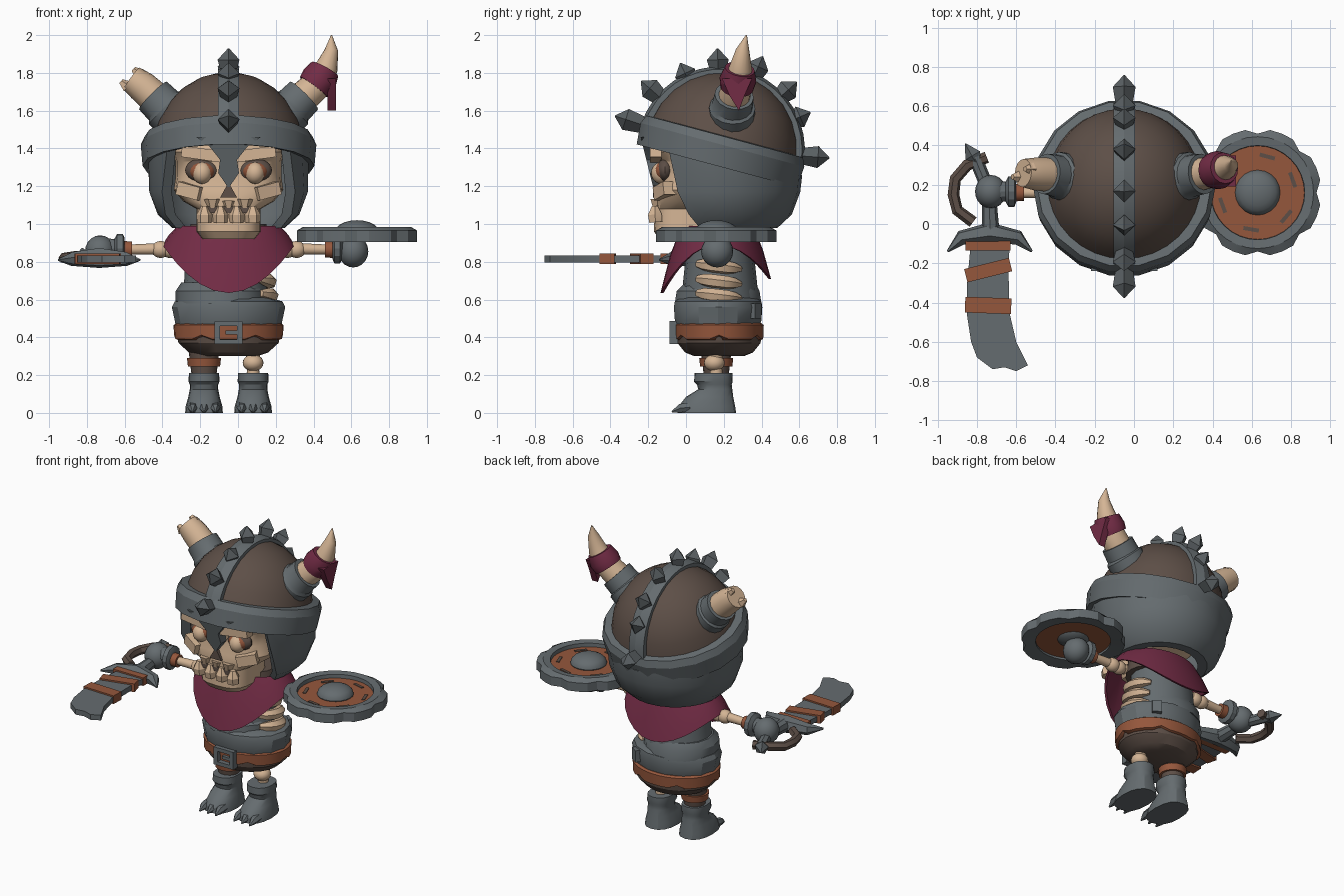
import bpy, bmesh, math
from math import sin, cos, pi, radians
from mathutils import Vector, Matrix, Euler, Quaternion

default_cube = bpy.data.objects.get("Cube")
if default_cube:
    bpy.data.objects.remove(default_cube, do_unlink=True)


def make_material(name, colour):
    material = bpy.data.materials.new(name)
    material.use_nodes = True
    rgba = (*colour, 1)
    material.diffuse_color = rgba
    for node in material.node_tree.nodes:
        if node.type == 'BSDF_PRINCIPLED':
            node.inputs["Base Color"].default_value = rgba
            node.inputs["Roughness"].default_value = 0.8
    return material


iron = make_material("iron grey", (0.13, 0.15, 0.16))
dark_iron = make_material("dark iron", (0.105, 0.12, 0.128))
bone = make_material("bone", (0.66, 0.46, 0.3))
brown = make_material("dark brown", (0.11, 0.078, 0.063))
leather = make_material("orange leather", (0.3, 0.095, 0.045))
cloth = make_material("maroon cloth", (0.17, 0.025, 0.06))
made = []


def finish(name, mesh_data, material):
    bmesh.ops.recalc_face_normals(mesh_data, faces=mesh_data.faces[:])
    mesh = bpy.data.meshes.new(name)
    mesh_data.to_mesh(mesh)
    mesh_data.free()
    mesh.materials.append(material)
    part = bpy.data.objects.new(name, mesh)
    bpy.context.scene.collection.objects.link(part)
    made.append(part)


def loft(name, rings, material, wrap=False):
    """Skin a list of equal rings; cap the ends, or join last to first."""
    bm = bmesh.new()
    rows = [[bm.verts.new(point) for point in ring] for ring in rings]
    pairs = list(zip(rows, rows[1:]))
    if wrap:
        pairs.append((rows[-1], rows[0]))
    else:
        bm.faces.new(rows[0])
        bm.faces.new(rows[-1])
    for low, high in pairs:
        for i in range(len(low)):
            j = (i + 1) % len(low)
            bm.faces.new((low[i], low[j], high[j], high[i]))
    finish(name, bm, material)


def oval(x, y, z, rx, ry, power=2, count=20):
    def bend(value):
        return math.copysign(abs(value) ** (2 / power), value)
    angles = [2 * pi * i / count for i in range(count)]
    return [Vector((x + rx * bend(cos(a)), y + ry * bend(sin(a)), z)) for a in angles]


def stack(name, x, layers, material, power=2, count=20):
    """Layers are (y, z, x radius, y radius)."""
    loft(name, [oval(x, y, z, rx, ry, power, count) for y, z, rx, ry in layers], material)


def tube(name, path, radii, material, count=16):
    path = [Vector(p) for p in path]
    last = len(path) - 1
    tangents = [(path[min(i + 1, last)] - path[max(i - 1, 0)]).normalized() for i in range(last + 1)]
    turn, before, rings = Quaternion(), Vector((0, 0, 1)), []
    for point, tangent, radius in zip(path, tangents, radii):
        turn = before.rotation_difference(tangent) @ turn
        before = tangent
        rings.append([point + turn @ v for v in oval(0, 0, 0, radius, radius, 2, count)])
    loft(name, rings, material)


def plate(name, outline, start, end, material, slope=0):
    """Upright plate from an x, z outline, leaning back towards its foot."""
    top = max(z for x, z in outline)
    loft(name, [[(x, y + (top - z) * slope, z) for x, z in outline] for y in (start, end)], material)


def ball(name, centre, radii, material, segments=20):
    bm = bmesh.new()
    shape = Matrix.Translation(centre) @ Matrix.Diagonal((*radii, 1))
    bmesh.ops.create_uvsphere(bm, u_segments=segments, v_segments=segments // 2, radius=1, matrix=shape)
    finish(name, bm, material)


def box(name, centre, size, material, tilt=(0, 0, 0)):
    bm = bmesh.new()
    spin = Euler([radians(t) for t in tilt]).to_matrix().to_4x4()
    bmesh.ops.create_cube(bm, size=1, matrix=Matrix.Translation(centre) @ spin @ Matrix.Diagonal((*size, 1)))
    finish(name, bm, material)


MID = -0.05                               # body centre line
HEAD = Vector((MID, 0.185, 1.39))         # helmet centre
TILT = Matrix.Translation(HEAD) @ Matrix.Rotation(radians(-15), 4, 'X')

# Helmet dome and brow band, leaning back
steps = [radians(t) for t in (8, 22, 36, 50, 64, 77, 88)]
dome = [[TILT @ v for v in oval(0, 0, 0.415 * sin(t), 0.4 * cos(t), 0.405 * cos(t), 2, 32)] for t in steps]
loft("helmet_dome", dome, brown)
band = [(0.41, -0.075), (0.455, -0.085), (0.465, 0.03), (0.445, 0.075), (0.375, 0.08)]
loft("helmet_band", [[TILT @ v for v in oval(0, 0, z, r, r * 0.98, 2, 18)] for r, z in band], iron, wrap=True)

# Cheek and neck guard, open at the face
guard_rings = []
for height, radius, opening in ((None, 0.43, 48), (1.17, 0.42, 57), (1.05, 0.375, 63), (0.98, 0.3, 68)):
    ring = []
    for r, order in ((radius, range(17)), (radius - 0.06, range(16, -1, -1))):
        for i in order:
            a = radians(opening + (360 - 2 * opening) * i / 16)
            y = HEAD.y - r * cos(a)
            z = 1.37 - 0.26 * (y - HEAD.y) if height is None else height
            ring.append((MID + r * sin(a), y, z))
    guard_rings.append(ring)
loft("helmet_neck_guard", guard_rings, iron)
half_nose = [(0.17, 1.46), (0.1, 1.41), (0.045, 1.34), (0.055, 1.27)]
nose_outline = [(MID + x, z) for x, z in half_nose] + [(MID, 1.19)] + [(MID - x, z) for x, z in half_nose[::-1]]
plate("helmet_nose_guard", nose_outline, -0.24, -0.17, iron, 0.25)

# Crest strip with a row of spikes
crest = []
for i in range(19):
    a = radians(-8 + 170 * i / 18)
    crest.append([HEAD + Vector((x, r * cos(a), r * sin(a)))
                  for x, r in ((-0.055, 0.38), (-0.055, 0.43), (0, 0.445), (0.055, 0.43), (0.055, 0.38))])
loft("helmet_crest", crest, iron)
for angle, reach in ((162, 0.59), (139, 0.56), (115, 0.51), (92, 0.54), (66, 0.545), (42, 0.54), (23, 0.515), (-4, 0.575)):
    a = radians(angle)
    way = Vector((0, cos(a), sin(a)))
    tube("helmet_spike", [HEAD + way * d for d in (0.42, reach - 0.06, reach)], (0.042, 0.058, 0.003), dark_iron, 4)

# Horns: left whole and wrapped, right broken
for side in (1, -1):
    def at(x, y, z):
        return (MID + side * x, y, z)
    tube("horn_socket", [at(0.26, 0.24, 1.54), at(0.335, 0.245, 1.615), at(0.345, 0.245, 1.625), at(0.4, 0.255, 1.68)],
         (0.122, 0.122, 0.108, 0.104), iron)
    if side > 0:
        tube("left_horn", [at(0.37, 0.25, 1.65), at(0.47, 0.27, 1.74), at(0.52, 0.29, 1.83),
                           at(0.545, 0.3, 1.92), at(0.545, 0.32, 2)], (0.085, 0.08, 0.06, 0.036, 0.003), bone)
    else:
        tube("right_horn", [at(0.37, 0.25, 1.65), at(0.46, 0.255, 1.73), at(0.515, 0.26, 1.77)],
             (0.088, 0.083, 0.072), bone)
        for dx, dy, dz in ((-0.03, 0.02, 0.035), (0.035, -0.02, -0.03)):
            tube("right_horn_shard", [at(0.5 + dx, 0.26 + dy, 1.755 + dz), at(0.535 + dx, 0.26 + dy, 1.785 + dz)],
                 (0.036, 0.015), bone, 5)
tube("horn_wrap", [(0.4, 0.27, 1.725), (0.43, 0.275, 1.765), (0.46, 0.285, 1.82)], (0.09, 0.098, 0.08), cloth)
tail = [(0.19, 1.77), (0.35, 1.77), (0.31, 1.68), (0.28, 1.6), (0.23, 1.68)]
loft("horn_wrap_tail", [[(x, y, z) for y, z in tail] for x in (0.475, 0.52)], cloth)

# Skull
stack("skull", MID, [(0.02, 0.92, 0.14, 0.16), (0.02, 0.96, 0.17, 0.19), (0.02, 1.08, 0.17, 0.185),
                     (0.08, 1.12, 0.24, 0.245), (0.1, 1.18, 0.29, 0.255), (0.13, 1.25, 0.28, 0.265),
                     (0.13, 1.33, 0.28, 0.27), (0.13, 1.38, 0.3, 0.31), (0.15, 1.5, 0.28, 0.3)], bone, 3, 20)
plate("nose_hole", [(MID - 0.045, 1.14), (MID + 0.045, 1.14), (MID, 1.22)], -0.174, -0.15, brown)
box("mouth", (MID, -0.165, 1.075), (0.28, 0.016, 0.035), brown)
for side in (1, -1):
    x = MID + side * 0.14
    ball("eye_socket", (x, -0.11, 1.285), (0.09, 0.045, 0.062), brown)
    ball("eye_lining", (x, -0.125, 1.28), (0.068, 0.045, 0.05), leather)
    ball("eye", (x, -0.13, 1.27), (0.052, 0.055, 0.058), bone)
    box("brow", (x, -0.16, 1.37), (0.22, 0.06, 0.06), bone, (0, side * -8, 0))
    box("cheekbone", (MID + side * 0.2, -0.11, 1.175), (0.13, 0.08, 0.07), bone, (0, side * -14, side * 25))
    for step in (0.5, 1.5):
        tooth = MID + side * step * 0.085
        tube("lower_tooth", [(tooth, -0.16, 1.01), (tooth, -0.165, 1.05), (tooth, -0.165, 1.095)],
             (0.04, 0.042, 0.018), bone, 6)
    tube("upper_tooth", [(MID + side * 0.085, -0.155, 1.065), (MID + side * 0.085, -0.15, 1.13)],
         (0.014, 0.045), bone, 6)
tube("upper_tooth", [(MID, -0.155, 1.065), (MID, -0.15, 1.12)], (0.014, 0.04), bone, 6)

# Scarf hanging in a point at front and back
scarf = []
for spread, drop in ((0, 0), (0.55, 0.45), (1, 1), (0.85, 1), (0, 0.1)):
    ring = []
    for i in range(28):
        a = 2 * pi * i / 28
        f = cos(a)
        hem = 0.89 - (0.255 if f > 0 else 0.18) * f * f
        ring.append((MID + sin(a) * (0.27 + 0.08 * spread), 0.165 - f * (0.19 + (0.11 if f > 0 else 0.095) * spread),
                     0.99 + (hem - 0.99) * drop))
    scarf.append(ring)
loft("scarf", scarf, cloth, wrap=True)
stack("neck", MID, [(0.17, 0.88, 0.22, 0.17), (0.17, 1, 0.2, 0.16)], brown)

# Torso, ribs, belt and hips
stack("upper_tunic", MID - 0.02, [(0.18, 0.55, 0.24, 0.21), (0.18, 0.7, 0.215, 0.195), (0.18, 0.93, 0.2, 0.17)], iron, 2, 16)
stack("tunic_roll", MID - 0.04, [(0.17, 0.58, 0.24, 0.235), (0.17, 0.645, 0.24, 0.225), (0.18, 0.69, 0.21, 0.19)], iron, 2, 14)
stack("lower_tunic", MID, [(0.17, 0.46, 0.28, 0.225), (0.17, 0.49, 0.285, 0.235), (0.17, 0.56, 0.3, 0.24),
                           (0.17, 0.59, 0.285, 0.235), (0.17, 0.61, 0.22, 0.2)], iron, 2, 14)
box("tunic_clasp", (MID + 0.17, 0.365, 0.54), (0.06, 0.04, 0.08), iron, (0, 0, -35))
for height, reach in ((0.62, 0.23), (0.695, 0.22), (0.775, 0.205)):
    arc = [radians(-42 + 14 * i) for i in range(7)]
    tube("rib", [(MID + reach * cos(a), 0.175 + 0.17 * sin(a), height - 0.02 * sin(a)) for a in arc],
         (0.02, 0.032, 0.036, 0.036, 0.036, 0.03, 0.015), bone, 6)
belt = [oval(MID, 0.175, z, rx, ry, 2, 30) for z, rx, ry in
        ((0.385, 0.27, 0.22), (0.392, 0.288, 0.235), (0.465, 0.292, 0.238), (0.475, 0.275, 0.225))]
for ring in belt[:2]:
    for point in ring[::5]:
        point.z += 0.02
loft("belt", belt, leather)
stack("hips", MID, [(0.175, 0.3, 0.15, 0.13), (0.175, 0.32, 0.21, 0.18), (0.175, 0.37, 0.265, 0.22),
                    (0.175, 0.42, 0.275, 0.225)], brown)
for side in (1, -1):
    box("buckle_side", (MID + side * 0.06, -0.065, 0.425), (0.03, 0.045, 0.12), iron)
    box("buckle_bar", (MID, -0.065, 0.425 + side * 0.048), (0.14, 0.043, 0.025), iron)
box("buckle_prong", (MID + 0.02, -0.07, 0.425), (0.07, 0.025, 0.02), iron)

# Legs and boots
for side in (1, -1):
    x = MID + side * 0.13
    if side > 0:
        tube("left_shin", [(x, 0.16, 0.15), (x, 0.16, 0.25), (x, 0.16, 0.36)], (0.04, 0.03, 0.045), bone)
        ball("left_knee", (x, 0.15, 0.265), (0.055, 0.055, 0.045), bone)
    else:
        tube("right_trouser", [(x, 0.16, 0.15), (x, 0.16, 0.36)], (0.06, 0.085), brown)
        tube("right_leg_strap", [(x, 0.16, 0.245), (x, 0.16, 0.29)], (0.085, 0.09), leather)
    stack("boot", x, [(0.11, 0, 0.1, 0.155), (0.11, 0.035, 0.097, 0.15), (0.125, 0.085, 0.083, 0.125),
                      (0.155, 0.125, 0.075, 0.09), (0.15, 0.15, 0.075, 0.092), (0.145, 0.165, 0.082, 0.102),
                      (0.145, 0.21, 0.08, 0.1)], iron, 2.4, 16)
    for toe in (-0.06, 0, 0.06):
        tube("boot_claw", [(x + toe, 0.02, 0.03), (x + toe, -0.03, 0.025), (x + toe, -0.075, 0.006)],
             (0.028, 0.026, 0.004), iron, 6)

# Arms: bone, leather cuff and glove
for side, wrist, fist in ((1, 0.48, 0.61), (-1, -0.58, -0.73)):
    shoulder = MID + side * 0.26
    tube("arm_bone", [(shoulder, 0.16, 0.87), (wrist, 0.16, 0.865)], (0.034, 0.026), bone)
    for reach in (0.31, 0.36):
        ball("elbow", (MID + side * reach, 0.16, 0.865), (0.05, 0.045, 0.045), bone)
    tube("wrist_cuff", [(wrist - side * 0.02, 0.16, 0.865), (wrist + side * 0.03, 0.16, 0.865)], (0.042, 0.045), leather)
    tube("glove_cuff", [(wrist + side * d, 0.165, 0.87) for d in (0.02, 0.03, 0.06, 0.075, 0.12)],
         (0.055, 0.078, 0.078, 0.05, 0.055), iron, 12)
    ball("fist", (fist, 0.165, 0.855), (0.08, 0.085, 0.085), iron)

# Shield lying flat over the left fist
SHIELD = Vector((0.63, 0.16, 0))
rim = []
for i in range(32):
    a = 2 * pi * i / 32
    edge = 0.325 if i % 4 else 0.3
    rim.append([SHIELD + Vector((r * cos(a), r * sin(a), z))
                for r, z in ((0.235, 0.915), (edge, 0.905), (edge, 0.965), (0.285, 0.985), (0.24, 0.98))])
loft("shield_rim", rim, iron, wrap=True)
stack("shield_board", SHIELD.x, [(0.16, 0.93, 0.25, 0.25), (0.16, 0.955, 0.25, 0.25)], leather, 2, 24)
ball("shield_boss", SHIELD + Vector((0, 0, 0.96)), (0.115, 0.115, 0.06), iron)
for angle in (20, 75, 140, 200, 260, 320):
    a = radians(angle)
    box("shield_gouge", SHIELD + Vector((0.19 * cos(a), 0.19 * sin(a), 0.955)), (0.02, 0.08, 0.008), brown, (0, 0, angle))

# Sword held flat, pointing forward
blade = [(-0.83, -0.08), (-0.85, -0.3), (-0.85, -0.47), (-0.83, -0.6), (-0.8, -0.68), (-0.72, -0.74), (-0.66, -0.73),
         (-0.6, -0.75), (-0.54, -0.72), (-0.6, -0.6), (-0.635, -0.45), (-0.64, -0.2), (-0.63, -0.08)]
loft("sword_blade", [[(x, y, z) for x, y in blade] for z in (0.797, 0.833)], iron)
for y, width, length, turn in ((-0.11, 0.23, 0.05, 0), (-0.235, 0.235, 0.07, 14), (-0.415, 0.235, 0.08, -2)):
    box("blade_wrap", (-0.743, y, 0.815), (width, length, 0.056), leather, (0, 0, turn))
tube("sword_crossguard", [(-0.95, -0.14, 0.81), (-0.88, -0.07, 0.815), (-0.735, -0.045, 0.82),
                          (-0.59, -0.07, 0.815), (-0.52, -0.14, 0.81)], (0.006, 0.038, 0.055, 0.038, 0.006), iron, 6)
tube("sword_grip", [(-0.73, -0.04, 0.82), (-0.74, 0.17, 0.83), (-0.81, 0.34, 0.83)], (0.045, 0.035, 0.035), iron, 8)
tube("sword_pommel", [(-0.8, 0.31, 0.83), (-0.82, 0.35, 0.83), (-0.86, 0.41, 0.83)], (0.03, 0.045, 0.003), dark_iron, 5)
tube("sword_hand_guard", [(-0.82, 0.01, 0.82), (-0.9, 0.07, 0.82), (-0.92, 0.15, 0.82), (-0.91, 0.23, 0.82),
                          (-0.85, 0.3, 0.83), (-0.75, 0.34, 0.83)], [0.03] * 6, brown, 6)

# Smooth round surfaces, keep creases sharp
bpy.ops.object.select_all(action='DESELECT')
for part in made:
    part.select_set(True)
bpy.context.view_layer.objects.active = made[0]
bpy.ops.object.shade_smooth_by_angle(angle=radians(28))
